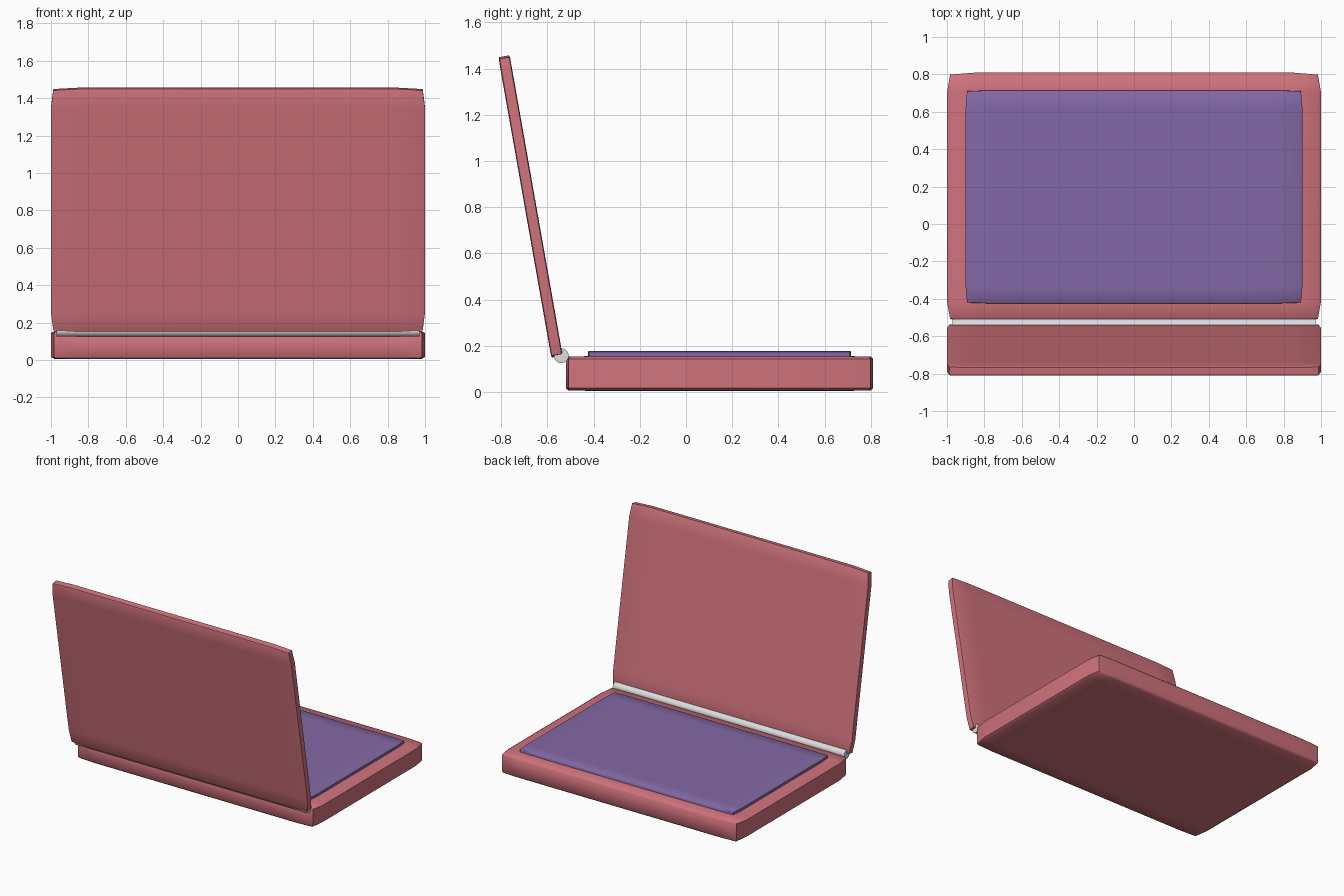
import bpy, bmesh, math
from mathutils import Matrix, Vector

cube = bpy.data.objects.get("Cube")
if cube:
    bpy.data.objects.remove(cube)


def material(name, rgb):
    m = bpy.data.materials.new(name)
    m.use_nodes = True
    m.diffuse_color = (*rgb, 1)
    m.node_tree.nodes["Principled BSDF"].inputs["Base Color"].default_value = (*rgb, 1)
    return m


pink = material("rose_pink", (0.63, 0.17, 0.20))
purple = material("violet", (0.23, 0.14, 0.38))
silver = material("light_grey", (0.72, 0.72, 0.74))


def finish(bm, name, mat, angle):
    mesh = bpy.data.meshes.new(name)
    bm.to_mesh(mesh)
    bm.free()
    mesh.materials.append(mat)
    obj = bpy.data.objects.new(name, mesh)
    bpy.context.collection.objects.link(obj)
    bpy.ops.object.select_all(action="DESELECT")
    obj.select_set(True)
    bpy.context.view_layer.objects.active = obj
    bpy.ops.object.shade_smooth_by_angle(angle=math.radians(angle))
    return obj


def slab(name, size, centre, mat, tilt=0.0, profile=0.8):
    """Bevelled cube stretched to size, so the bevel stretches with it."""
    bm = bmesh.new()
    bmesh.ops.create_cube(bm, size=1)
    bmesh.ops.bevel(bm, geom=bm.edges[:], offset=0.08, segments=2,
                    profile=profile, affect="EDGES")
    place = (Matrix.Translation(centre)
             @ Matrix.Rotation(math.radians(tilt), 4, "X")
             @ Matrix.Diagonal((*size, 1)))
    bmesh.ops.transform(bm, matrix=place, verts=bm.verts)
    return finish(bm, name, mat, 50)


# Body and raised key panel
slab("base", (2.0, 1.33, 0.15), Vector((0, 0.145, 0.08)), pink)
slab("key_panel", (1.8, 1.14, 0.05), Vector((0, 0.145, 0.152)), purple, profile=0.9)

# Open lid leaning outwards
slab("lid", (2.0, 1.32, 0.05), Vector((0, -0.673, 0.803)), pink, tilt=100, profile=0.85)

# Hinge rod
bm = bmesh.new()
bmesh.ops.create_cone(bm, cap_ends=True, segments=32, radius1=0.032, radius2=0.032,
                      depth=1.94,
                      matrix=Matrix.Translation((0, -0.54, 0.157))
                      @ Matrix.Rotation(math.radians(90), 4, "Y"))
finish(bm, "hinge", silver, 40)
